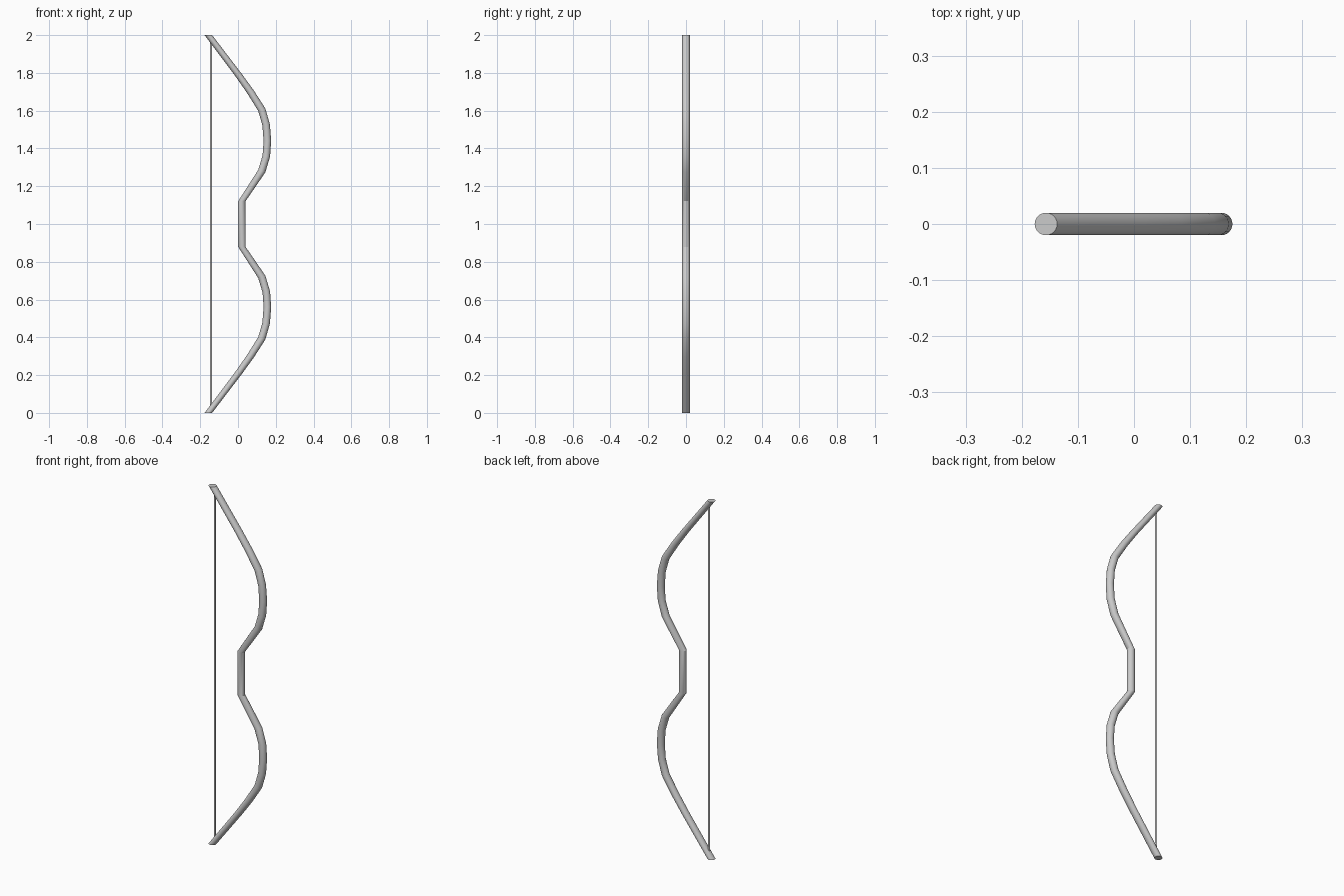
import bpy, bmesh
from math import cos, sin, pi, radians

if "Cube" in bpy.data.objects:
    bpy.data.objects.remove(bpy.data.objects["Cube"])

SIDES = 24
R = 0.02

# upper half of the bow: centre x, z and tilt of the cross-section (degrees)
UPPER = [(0.020, 1.12, 2), (0.126, 1.28, -18), (0.150, 1.36, -9), (0.1555, 1.44, 0),
         (0.149, 1.525, 9), (0.126, 1.605, 18), (0.066, 1.70, 12), (0.002, 1.79, 6),
         (-0.157, 2.0, 0)]
# mirror about z = 1 for the lower half
PATH = [(x, 2 - z, -t) for x, z, t in reversed(UPPER)] + UPPER


def tube(name, path, radius, sides):
    """Sweep a circle through stations, with capped ends and smooth sides."""
    bm = bmesh.new()
    rings = []
    for x, z, tilt in path:
        t = radians(tilt)
        ring = []
        for i in range(sides):
            a = 2 * pi * i / sides
            d = radius * cos(a)
            ring.append(bm.verts.new((x + d * cos(t), radius * sin(a), z + d * sin(t))))
        rings.append(ring)
    for a, b in zip(rings, rings[1:]):
        for i in range(sides):
            j = (i + 1) % sides
            bm.faces.new((a[i], a[j], b[j], b[i]))
    bm.faces.new(rings[0][::-1])
    bm.faces.new(rings[-1])
    bmesh.ops.recalc_face_normals(bm, faces=bm.faces[:])
    mesh = bpy.data.meshes.new(name)
    bm.to_mesh(mesh)
    bm.free()
    obj = bpy.data.objects.new(name, mesh)
    bpy.context.collection.objects.link(obj)
    bpy.ops.object.select_all(action='DESELECT')
    obj.select_set(True)
    bpy.context.view_layer.objects.active = obj
    bpy.ops.object.shade_smooth_by_angle(angle=radians(25))
    return obj


# bow stave with the grip in the middle
tube("bow_stave", PATH, R, SIDES)

# straight string between the tips
tube("bow_string", [(-0.143, 0.025, 0), (-0.143, 1.975, 0)], 0.005, 12)
